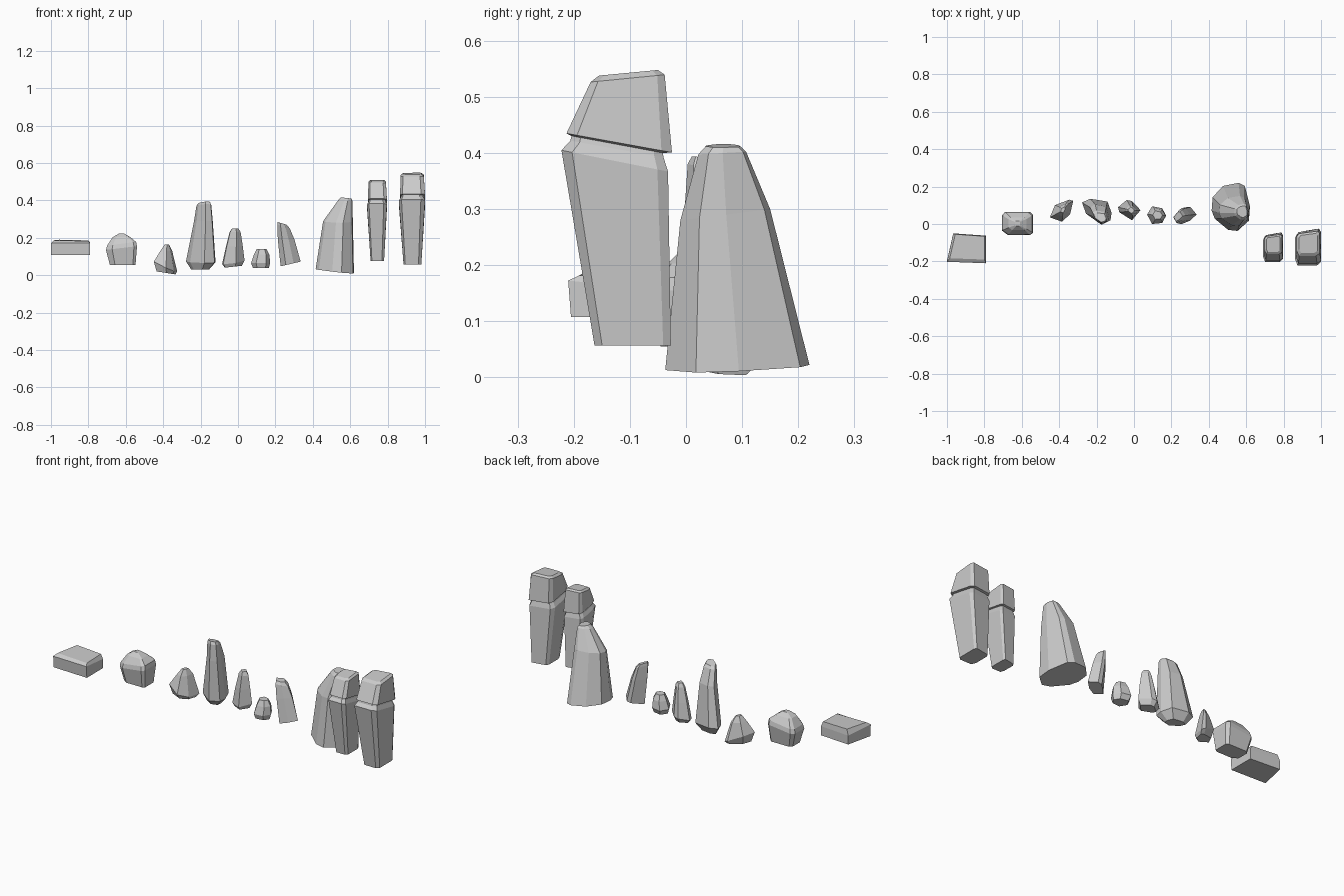
import bpy, bmesh


def loft(name, outline, rings):
    """Stack copies of a plan outline. Each ring: x0, x1, y0, y1, mid z, rise along x, rise along y."""
    us, vs = zip(*outline)
    norm = [((u - min(us)) / (max(us) - min(us)), (v - min(vs)) / (max(vs) - min(vs))) for u, v in outline]
    bm = bmesh.new()
    loops = []
    for x0, x1, y0, y1, z, rx, ry in rings:
        loops.append([bm.verts.new((x0 + u * (x1 - x0), y0 + v * (y1 - y0),
                                    z + rx * (u - .5) + ry * (v - .5))) for u, v in norm])
    n = len(norm)
    for a, b in zip(loops, loops[1:]):
        for i in range(n):
            j = (i + 1) % n
            bm.faces.new((a[i], a[j], b[j], b[i]))
    bm.faces.new(loops[0][::-1])
    bm.faces.new(loops[-1])
    bmesh.ops.recalc_face_normals(bm, faces=bm.faces)
    me = bpy.data.meshes.new(name)
    bm.to_mesh(me)
    bm.free()
    ob = bpy.data.objects.new(name, me)
    bpy.context.collection.objects.link(ob)
    return ob


# Flat slab with a chamfered top
loft("slab", [(0, 0.05), (1, 0), (1, .92), (.16, 1)], [
    (-1.0, -.79, -.205, -.05, .108, 0, 0),
    (-1.0, -.79, -.21, -.05, .165, 0, -.015),
    (-.985, -.80, -.19, -.055, .186, -.004, .004)])

# Rounded boulder
loft("boulder", [(.2, 0), (.9, 0), (1, .1), (1, .87), (.9, 1), (.1, 1), (0, .85), (0, .2)], [
    (-.685, -.548, -.045, .05, .055, 0, 0),
    (-.706, -.54, -.06, .065, .145, .02, 0),
    (-.70, -.545, -.055, .06, .168, .02, 0),
    (-.67, -.575, -.033, .035, .203, 0, 0),
    (-.635, -.61, -.012, .015, .223, 0, 0)])

# Small pointed rock
loft("pointed_rock", [(12, 0), (20, 7), (23, 19), (19, 20), (5, 15), (0, 4)], [
    (-.435, -.335, .03, .11, .012, -.016, 0),
    (-.45, -.325, .012, .13, .045, -.06, .01),
    (-.415, -.352, .04, .11, .13, 0, 0),
    (-.393, -.368, .06, .09, .163, 0, 0)])

# Tall column leaning forward
loft("tall_rock", [(18, 0), (28, 4), (29, 12), (25, 24), (8, 27), (0, 23), (4, 11)], [
    (-.25, -.155, .035, .105, .03, 0, 0),
    (-.278, -.12, .0, .135, .07, 0, .01),
    (-.235, -.135, -.003, .105, .29, 0, 0),
    (-.222, -.143, .003, .072, .375, 0, -.01),
    (-.215, -.15, .01, .06, .388, .005, -.01)])

# Slim rock
loft("slim_rock", [(13, 0), (21, 10), (13, 19), (8, 20), (0, 13), (1, 8)], [
    (-.07, .02, .035, .11, .045, .01, 0),
    (-.085, .035, .02, .128, .068, .02, .01),
    (-.065, .025, .03, .115, .155, .01, 0),
    (-.045, .014, .045, .10, .23, 0, 0),
    (-.032, .002, .055, .09, .25, 0, 0)])

# Smallest pebble
loft("pebble", [(5, 0), (15, 1), (19, 8), (15, 15), (5, 17), (0, 9)], [
    (.08, .165, .01, .08, .038, 0, 0),
    (.07, .172, .0, .095, .065, 0, 0),
    (.085, .168, .012, .085, .11, 0, 0),
    (.10, .152, .025, .07, .14, 0, 0)])

# Leaning shard
loft("leaning_shard", [(6, 0), (15, 3), (23, 9), (16, 16), (11, 16), (0, 7)], [
    (.228, .335, .0, .09, .06, .025, 0),
    (.213, .302, .002, .085, .19, 0, 0),
    (.21, .277, .006, .075, .26, -.02, 0),
    (.212, .26, .015, .065, .277, -.015, 0)])

# Broad rock with a small flat top
loft("broad_rock",
     [(16, 1), (25, 0), (36, 10), (37, 24), (32, 44), (26, 47), (11, 44), (1, 33), (0, 20), (3, 12)], [
         (.415, .62, -.037, .22, .022, -.022, .01),
         (.455, .614, -.01, .15, .29, .0, .02),
         (.535, .611, .022, .107, .40, .0, .005),
         (.55, .605, .035, .097, .413, -.006, .0)])


# Two capped pillars sharing one chamfered section
SECTION = [(.1, 0), (.84, 0), (1, .1), (1, .9), (.92, 1), (.1, .9), (0, .78), (0, .2)]
BODY = [(.885, .98, -.163, -.027, .057, 0, 0),
        (.86, 1.0, -.222, -.032, .386, 0, -.038),
        (.87, .99, -.206, -.04, .407, 0, -.03),
        (.873, .987, -.203, -.042, .42, 0, -.03)]
HEAD = [(.873, .987, -.203, -.042, .415, 0, -.03),
        (.866, 1.0, -.213, -.025, .418, 0, -.034),
        (.87, .993, -.17, -.038, .533, 0, .013),
        (.883, .98, -.155, -.05, .543, 0, .01)]


def pillar(name, cx, sx, cy, sy, z0, sz):
    for part, rings in (("body", BODY), ("head", HEAD)):
        loft(f"{name}_{part}", SECTION, [
            (cx + (x0 - .93) * sx, cx + (x1 - .93) * sx, cy + (y0 + .12) * sy, cy + (y1 + .12) * sy,
             z0 + (z - .057) * sz, rx, ry * sy) for x0, x1, y0, y1, z, rx, ry in rings])


pillar("large_pillar", .93, 1, -.12, 1, .057, 1)
pillar("small_pillar", .743, .76, -.121, .8, .077, .882)
